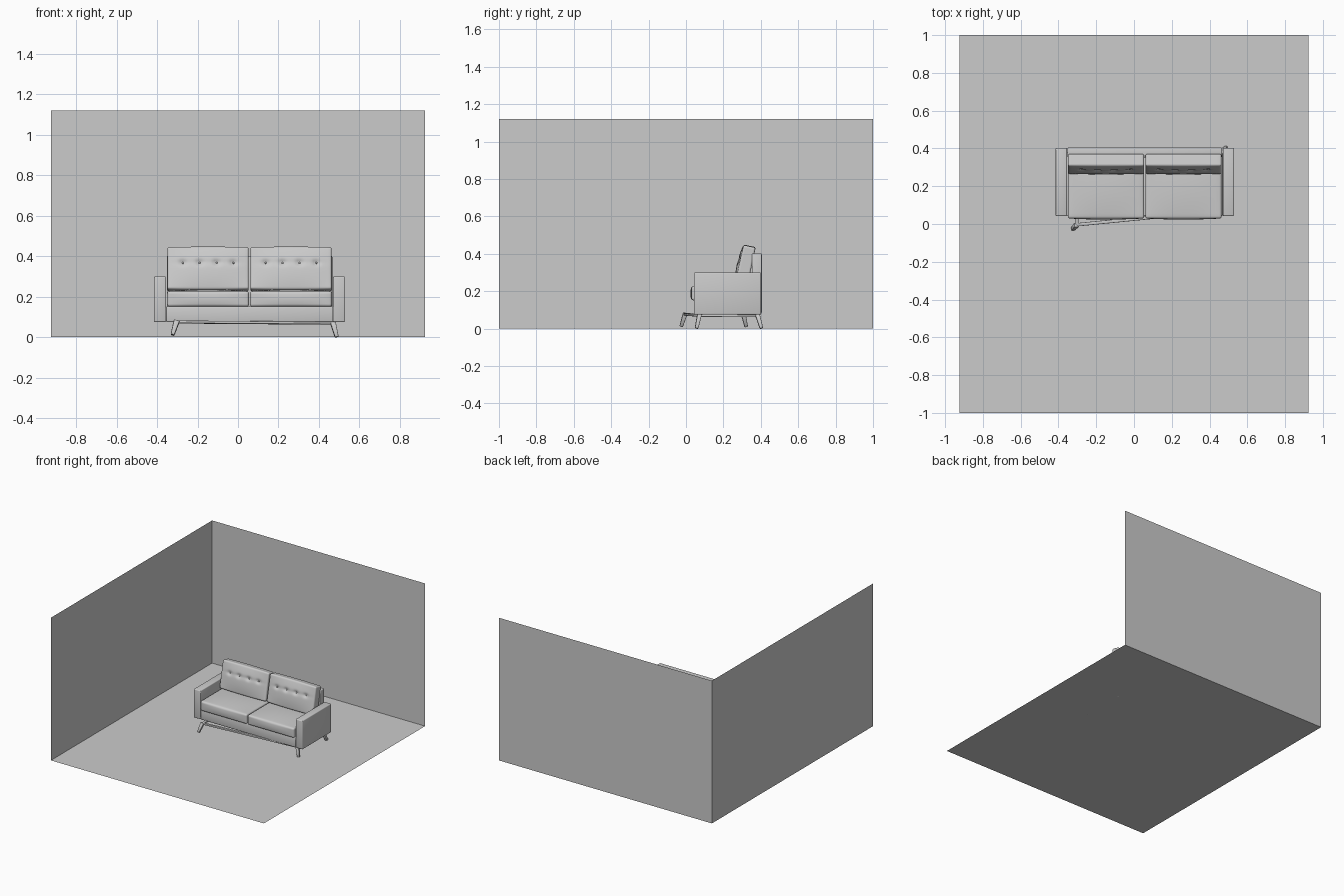
import bpy, bmesh
from math import exp, radians
from mathutils import Vector, Matrix

if "Cube" in bpy.data.objects:
    bpy.data.objects.remove(bpy.data.objects["Cube"])


def make(name, bm, smooth=True):
    bmesh.ops.recalc_face_normals(bm, faces=bm.faces)
    me = bpy.data.meshes.new(name)
    bm.to_mesh(me)
    bm.free()
    ob = bpy.data.objects.new(name, me)
    bpy.context.collection.objects.link(ob)
    if smooth:
        bpy.ops.object.select_all(action='DESELECT')
        ob.select_set(True)
        bpy.context.view_layer.objects.active = ob
        bpy.ops.object.shade_smooth_by_angle(angle=radians(40))
    return ob


def plane(name, pts):
    bm = bmesh.new()
    bm.faces.new([bm.verts.new(p) for p in pts])
    make(name, bm, False)


def box(name, lo, hi, r=0.006):
    lo, hi = Vector(lo), Vector(hi)
    bm = bmesh.new()
    bmesh.ops.create_cube(bm, size=1)
    for v in bm.verts:
        v.co = (lo + hi) / 2 + v.co * (hi - lo)
    bmesh.ops.bevel(bm, geom=bm.edges[:], offset=r, segments=3, profile=0.5, affect='EDGES')
    return make(name, bm)


def cushion(name, size, r, matrix, shape, cuts=25):
    """Rounded box on a fine grid; shape(p, u) adds the upholstery swelling."""
    bm = bmesh.new()
    bmesh.ops.create_cube(bm, size=2)
    bmesh.ops.subdivide_edges(bm, edges=bm.edges[:], cuts=cuts, use_grid_fill=True)
    half = Vector(size) / 2
    inner_t = 1 - 6 / (cuts + 1)
    for v in bm.verts:
        p, q = Vector(), Vector()
        for i in range(3):
            t, inner = v.co[i], half[i] - r
            a = abs(t)
            m = a / inner_t * inner if a <= inner_t else inner + r * (a - inner_t) / (1 - inner_t)
            p[i] = m if t > 0 else -m
            q[i] = max(-inner, min(inner, p[i]))
        p = q + (p - q).normalized() * r
        u = Vector((p[i] / half[i] for i in range(3)))
        v.co = matrix @ (p + shape(p, u))
    return make(name, bm)


def strut(name, a, b, sa, sb):
    """Square bar from a to b; sa and sb are (width, depth) at each end."""
    a, b = Vector(a), Vector(b)
    d = (b - a).normalized()
    side = Vector((0, 0, 1)) if abs(d.z) < 0.5 else Vector((1, 0.09, 0))
    x = (side - d * side.dot(d)).normalized()
    y = d.cross(x)
    bm = bmesh.new()
    rings = [[bm.verts.new(c + x * i * s[0] / 2 + y * j * s[1] / 2)
              for i, j in ((-1, -1), (1, -1), (1, 1), (-1, 1))] for c, s in ((a, sa), (b, sb))]
    for k in range(4):
        n = (k + 1) % 4
        bm.faces.new((rings[0][k], rings[0][n], rings[1][n], rings[1][k]))
    bm.faces.new(rings[0])
    bm.faces.new(rings[1])
    bmesh.ops.bevel(bm, geom=bm.edges[:], offset=0.003, segments=2, profile=0.5, affect='EDGES')
    make(name, bm)


# Room: floor and two walls
X, Y, H = 0.925, 1.0, 1.12
plane("floor", [(-X, -Y, 0), (X, -Y, 0), (X, Y, 0), (-X, Y, 0)])
plane("back_wall", [(-X, Y, 0), (X, Y, 0), (X, Y, H), (-X, Y, H)])
plane("left_wall", [(-X, -Y, 0), (-X, Y, 0), (-X, Y, H), (-X, -Y, H)])

# Sofa body
box("left_arm", (-0.415, 0.042, 0.075), (-0.355, 0.402, 0.3))
box("right_arm", (0.47, 0.042, 0.075), (0.53, 0.402, 0.3))
box("seat_base", (-0.355, 0.042, 0.075), (0.47, 0.38, 0.152))
box("backrest", (-0.352, 0.352, 0.08), (0.466, 0.405, 0.402))

# Seat and back cushions
BUTTONS = [-0.125, -0.042, 0.042, 0.125]
BUTTON_Z = 0.025


def seat_shape(p, u):
    crown = (1 - u.x ** 2) * (1 - u.y ** 2)
    return Vector((0, -0.006 * (1 - u.x ** 2) * (1 - u.z ** 2) if u.y < -0.5 else 0,
                   0.01 * crown if u.z > 0 else 0))


def back_shape(p, u):
    if u.y > 0:
        return Vector((0, 0, 0.003 * (1 - u.x ** 2) * u.z))
    dent = sum(0.011 * exp(-((p.x - b) ** 2 + (p.z - BUTTON_Z) ** 2) / 0.0002) for b in BUTTONS)
    dent += 0.003 * exp(-(p.z - BUTTON_Z) ** 2 / 0.0002) * (1 - u.x ** 2)
    return Vector((0, dent - 0.014 * (1 - u.x ** 2) * (1 - u.z ** 2), 0.003 * (1 - u.x ** 2) * u.z))


for side, cx in (("left", -0.148), ("right", 0.262)):
    cushion(side + "_seat_cushion", (0.404, 0.325, 0.076), 0.012,
            Matrix.Translation((cx, 0.192, 0.189)), seat_shape)
    m = Matrix.Translation((cx, 0.318, 0.336)) @ Matrix.Rotation(radians(-12), 4, 'X')
    cushion(side + "_back_cushion", (0.402, 0.066, 0.212), 0.01, m, back_shape, 39)
    for i, b in enumerate(BUTTONS):
        bm = bmesh.new()
        bmesh.ops.create_uvsphere(bm, u_segments=12, v_segments=6, radius=0.005,
                                  matrix=m @ Matrix.Translation((b, -0.033, BUTTON_Z)))
        make(f"{side}_button_{i + 1}", bm)

# Leg frame, sitting slightly skewed beneath the body
corners = {
    "front_left": ((-0.303, -0.004, 0.076), (-0.324, -0.026, 0.012)),
    "front_right": ((0.468, 0.072, 0.07), (0.488, 0.056, 0.001)),
    "back_right": ((0.468, 0.382, 0.068), (0.488, 0.404, 0.001)),
    "back_left": ((-0.303, 0.306, 0.074), (-0.324, 0.322, 0.010)),
}
names = list(corners)
for i, n in enumerate(names):
    top, foot = corners[n]
    strut(n + "_leg", Vector(top) + Vector((0, 0, 0.006)), foot, (0.028, 0.024), (0.018, 0.018))
    strut(n + "_rail", top, corners[names[(i + 1) % 4]][0], (0.013, 0.018), (0.013, 0.018))
